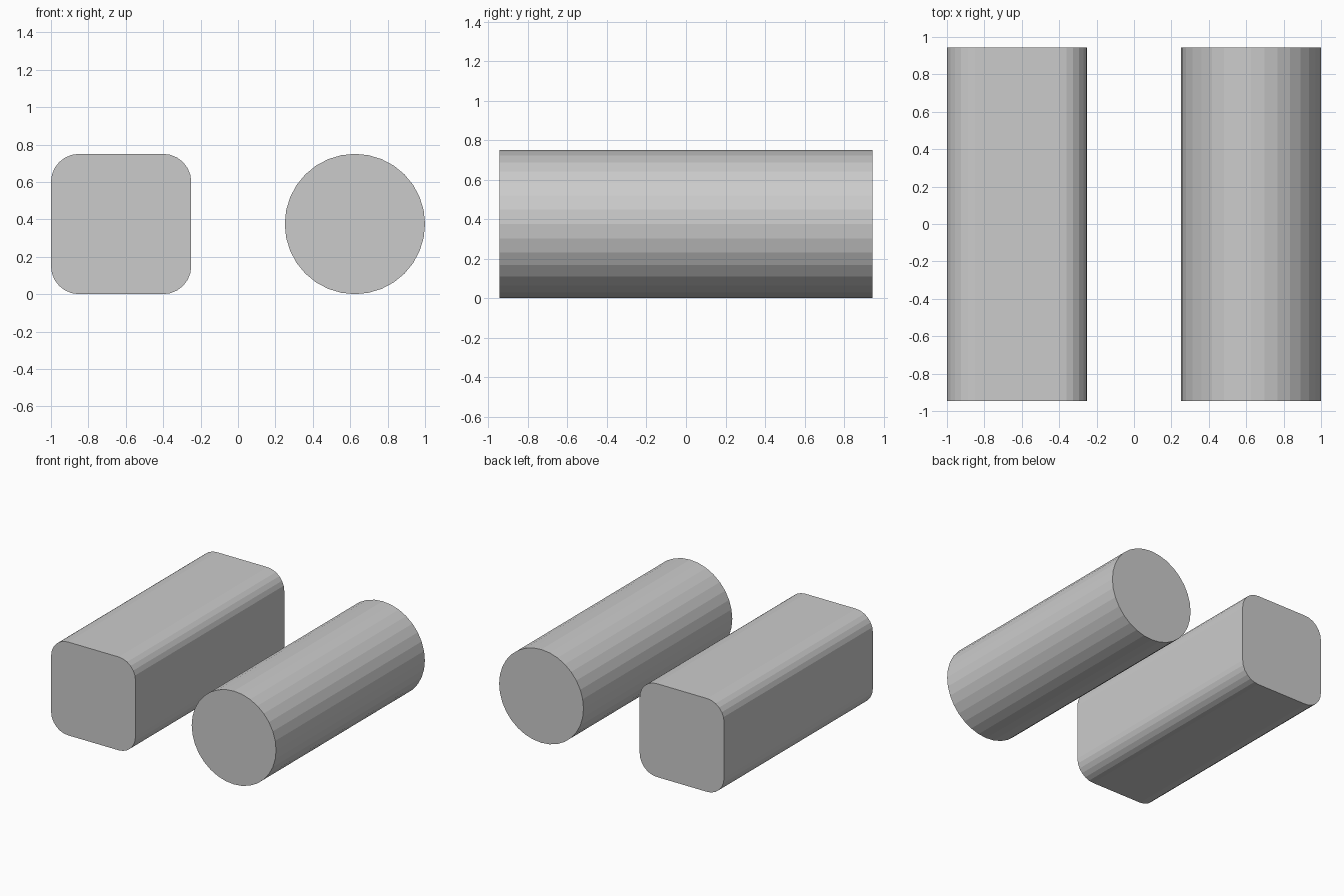
import bpy, bmesh
from math import sin, cos, pi

if "Cube" in bpy.data.objects:
    bpy.data.objects.remove(bpy.data.objects["Cube"])

HALF_LENGTH = 0.945
RADIUS = 0.375


def arc(cx, cz, r, start, end, steps):
    return [(cx + r * cos(start + (end - start) * i / steps),
             cz + r * sin(start + (end - start) * i / steps))
            for i in range(steps + 1)]


def extrude_bar(name, profile, x):
    """Extrude an x-z profile along y into a capped, flat-shaded bar."""
    bm = bmesh.new()
    verts = [bm.verts.new((px, -HALF_LENGTH, pz)) for px, pz in profile]
    cap = bm.faces.new(verts)
    ext = bmesh.ops.extrude_face_region(bm, geom=[cap], use_keep_orig=True)
    moved = [g for g in ext["geom"] if isinstance(g, bmesh.types.BMVert)]
    bmesh.ops.translate(bm, verts=moved, vec=(0, 2 * HALF_LENGTH, 0))
    bmesh.ops.recalc_face_normals(bm, faces=bm.faces[:])
    mesh = bpy.data.meshes.new(name)
    bm.to_mesh(mesh)
    bm.free()
    obj = bpy.data.objects.new(name, mesh)
    obj.location = (x, 0, RADIUS)
    bpy.context.collection.objects.link(obj)
    return obj


# Square bar with rounded long edges
corner = 0.15
inset = RADIUS - corner
square = []
for k, (sx, sz) in enumerate([(1, 1), (-1, 1), (-1, -1), (1, -1)]):
    square += arc(sx * inset, sz * inset, corner, k * pi / 2, (k + 1) * pi / 2, 6)
extrude_bar("rounded_square_bar", square, -0.625)

# Round bar with 32 sides
extrude_bar("round_bar", arc(0, 0, RADIUS, 0, 2 * pi, 32)[:-1], 0.625)
